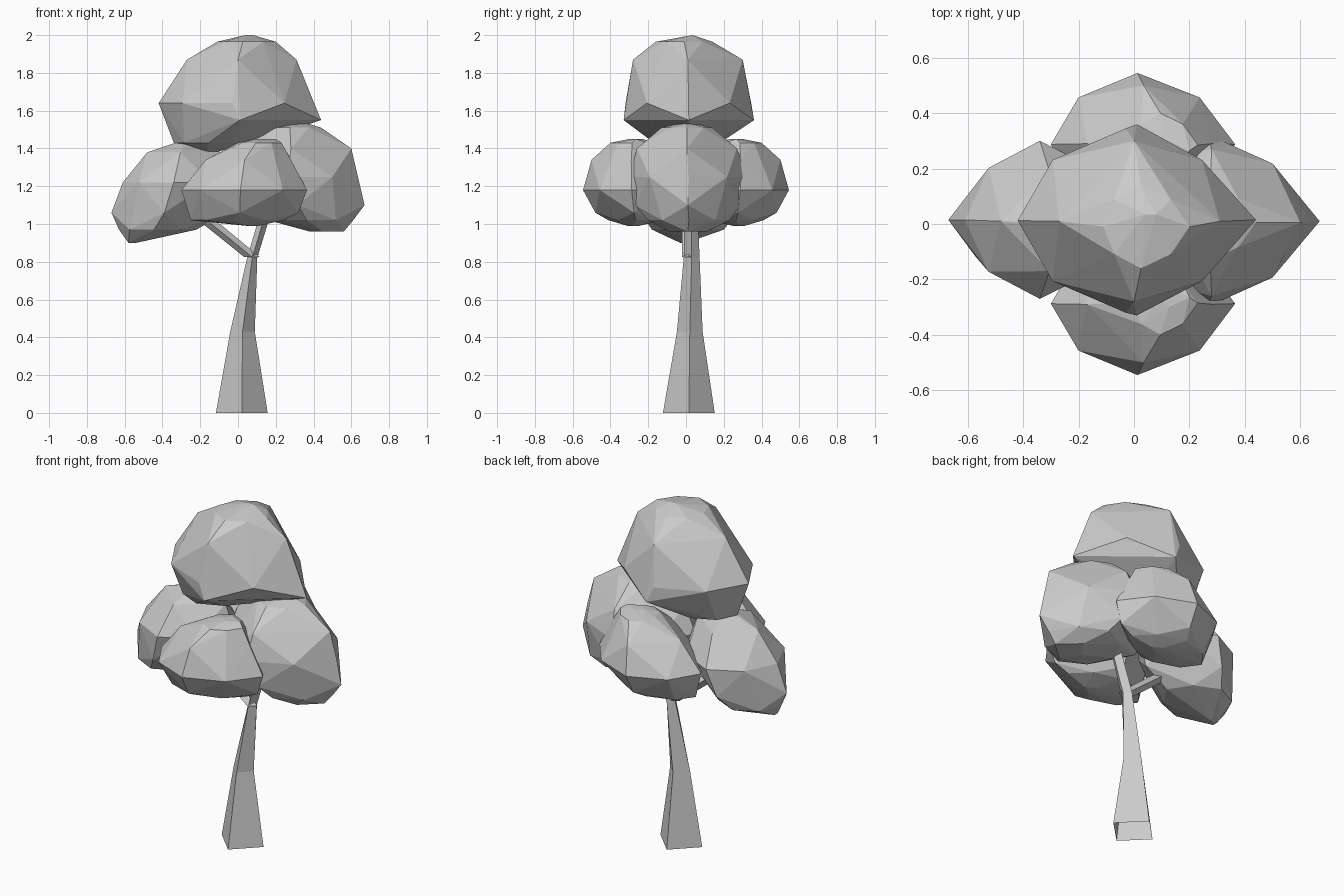
import bpy, bmesh, math


def finish(name, bm):
    bmesh.ops.recalc_face_normals(bm, faces=bm.faces)
    me = bpy.data.meshes.new(name)
    bm.to_mesh(me)
    bm.free()
    ob = bpy.data.objects.new(name, me)
    bpy.context.collection.objects.link(ob)
    return ob


def clump(name, rings, flip_y=1):
    """Faceted leaf clump: hull of rings given as z, xmin, xmax, ymin, ymax."""
    bm = bmesh.new()
    for i, (z, x0, x1, y0, y1) in enumerate(rings):
        # even rings are diamonds, odd rings are octagons
        for k in range(0, 8, 1 if i % 2 else 2):
            a = k * math.pi / 4
            s = 0.93 if k % 2 else 1
            x = (x0 + x1) / 2 + (x1 - x0) / 2 * math.cos(a) * s
            # the widest y points sit a little off centre
            x -= 0.02 * abs(math.sin(a))
            y = (y0 + y1) / 2 + (y1 - y0) / 2 * math.sin(a) * s
            bm.verts.new((x, y * flip_y, z))
    bmesh.ops.remove_doubles(bm, verts=bm.verts, dist=0.03)
    bmesh.ops.convex_hull(bm, input=bm.verts)
    loose = [v for v in bm.verts if not v.link_faces]
    bmesh.ops.delete(bm, geom=loose, context='VERTS')
    return finish(name, bm)


def limb(name, sections):
    """Open four-sided limb through diamond sections: x, y, z, rx, ry."""
    bm = bmesh.new()
    loops = []
    for x, y, z, rx, ry in sections:
        loops.append([bm.verts.new(p) for p in (
            (x + rx, y, z), (x, y + ry, z), (x - rx, y, z), (x, y - ry, z))])
    for a, b in zip(loops, loops[1:]):
        for i in range(4):
            j = (i + 1) % 4
            bm.faces.new((a[i], a[j], b[j], b[i]))
    return finish(name, bm)


# Trunk and side branch, ends hidden in the ground and leaves
limb("trunk", [(0.02, 0.015, 0, 0.137, 0.137),
               (0.024, 0.02, 0.43, 0.065, 0.068),
               (0.075, 0.03, 0.82, 0.027, 0.042),
               (0.138, 0.027, 1.03, 0.028, 0.037),
               (0.155, 0.025, 1.09, 0.025, 0.03)])
limb("branch", [(0.075, 0.015, 0.825, 0.042, 0.035),
                (-0.14, 0.01, 1.0, 0.045, 0.03),
                (-0.24, 0.01, 1.08, 0.04, 0.025)])

# Crown
clump("top_leaves", [(1.38, -0.18, -0.12, -0.03, 0.03),
                     (1.43, -0.34, 0.07, -0.17, 0.18),
                     (1.55, -0.38, 0.44, -0.33, 0.36),
                     (1.64, -0.42, 0.40, -0.32, 0.345),
                     (1.87, -0.27, 0.31, -0.28, 0.30),
                     (1.965, -0.11, 0.20, -0.16, 0.14),
                     (2.0, 0.04, 0.08, 0.02, 0.05)])
clump("left_leaves", [(0.90, -0.58, -0.54, -0.03, 0.03),
                      (0.97, -0.63, -0.22, -0.18, 0.20),
                      (1.06, -0.67, -0.07, -0.24, 0.27),
                      (1.22, -0.61, -0.03, -0.27, 0.30),
                      (1.38, -0.48, -0.09, -0.17, 0.19),
                      (1.44, -0.30, -0.22, -0.03, 0.03)])
clump("right_leaves", [(0.96, 0.38, 0.56, -0.09, 0.11),
                       (1.02, 0.16, 0.61, -0.20, 0.23),
                       (1.10, 0.0, 0.67, -0.27, 0.29),
                       (1.25, -0.07, 0.635, -0.30, 0.325),
                       (1.40, 0.0, 0.60, -0.26, 0.27),
                       (1.51, 0.15, 0.44, -0.13, 0.14),
                       (1.535, 0.28, 0.36, -0.02, 0.03)])
side = [(0.99, 0.05, 0.11, -0.31, -0.25),
        (1.02, -0.25, 0.24, -0.41, -0.12),
        (1.06, -0.26, 0.32, -0.48, -0.07),
        (1.18, -0.30, 0.365, -0.545, -0.03),
        (1.34, -0.17, 0.28, -0.50, -0.08),
        (1.43, 0.0, 0.23, -0.40, -0.17),
        (1.45, 0.09, 0.20, -0.30, -0.23)]
clump("front_leaves", side)
clump("back_leaves", side, -1)
